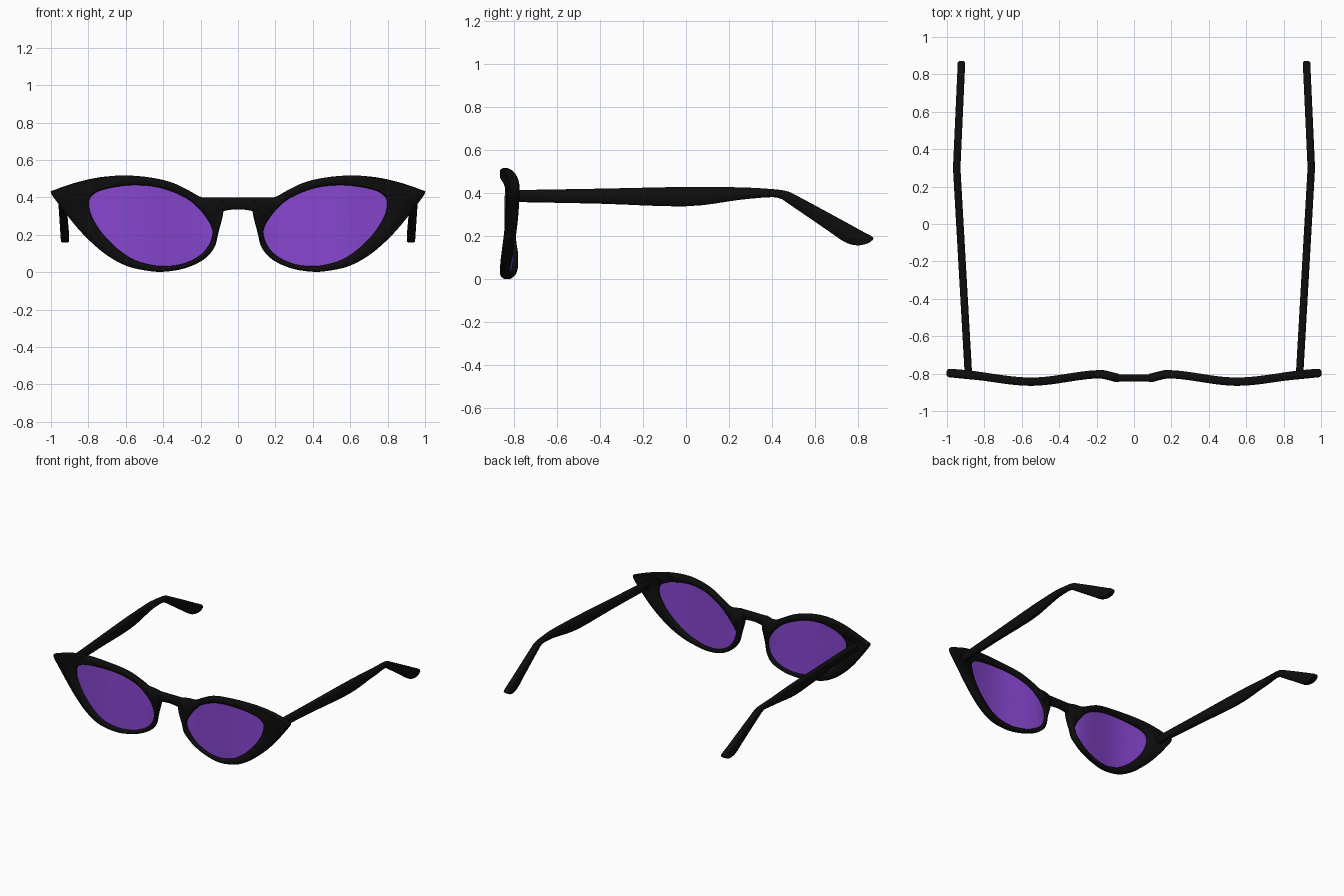
import bpy, bmesh, math
from mathutils import Vector

cube = bpy.data.objects.get("Cube")
if cube:
    bpy.data.objects.remove(cube, do_unlink=True)


def material(name, color, roughness):
    mat = bpy.data.materials.new(name)
    mat.use_nodes = True
    mat.diffuse_color = color
    bsdf = mat.node_tree.nodes["Principled BSDF"]
    bsdf.inputs["Base Color"].default_value = color
    bsdf.inputs["Roughness"].default_value = roughness
    return mat


black = material("black frame", (0.004, 0.004, 0.004, 1), 0.5)
purple = material("purple lens", (0.24, 0.06, 0.62, 1), 0.4)


def ease(keys, x):
    """Smooth value at x between sorted (position, value) keys."""
    for (a, va), (b, vb) in zip(keys, keys[1:]):
        if x <= b:
            t = max(0, (x - a) / (b - a))
            return va + (vb - va) * t * t * (3 - 2 * t)
    return keys[-1][1]


def wave(x):
    """Depth of the middle of the wavy front."""
    return ease([(0, -.823), (.09, -.823), (.17, -.803), (.55, -.843), (1, -.797)], abs(x))


def smooth_points(pts, steps, closed):
    """Catmull-Rom subdivision of tuples of any length."""
    n, out = len(pts), []
    for i in range(n if closed else n - 1):
        ids = [i - 1, i, i + 1, i + 2]
        ids = [k % n if closed else min(max(k, 0), n - 1) for k in ids]
        p, q, r, s = (Vector(pts[k]) for k in ids)
        for j in range(steps):
            t = j / steps
            out.append(q + (r - p) * (t / 2) + (2 * p - 5 * q + 4 * r - s) * (t * t / 2)
                       + (3 * q - p - 3 * r + s) * (t ** 3 / 2))
    return out if closed else out + [Vector(pts[-1])]


def loft(name, sections, mat, around=True, ring=False, caps=False, angle=60):
    """Skin a row of equal sections; ring joins the last to the first."""
    bm = bmesh.new()
    rows = [[bm.verts.new(p) for p in s] for s in sections]
    pairs = list(zip(rows, rows[1:])) + ([(rows[-1], rows[0])] if ring else [])
    m = len(rows[0])
    for a, b in pairs:
        for k in range(m if around else m - 1):
            j = (k + 1) % m
            bm.faces.new((a[k], a[j], b[j], b[k]))
    if caps:
        bm.faces.new(rows[0])
        bm.faces.new(rows[-1])
    bmesh.ops.remove_doubles(bm, verts=bm.verts, dist=1e-5)
    bmesh.ops.recalc_face_normals(bm, faces=bm.faces)
    mesh = bpy.data.meshes.new(name)
    bm.to_mesh(mesh)
    bm.free()
    mesh.materials.append(mat)
    obj = bpy.data.objects.new(name, mesh)
    bpy.context.collection.objects.link(obj)
    bpy.ops.object.select_all(action='DESELECT')
    obj.select_set(True)
    bpy.context.view_layer.objects.active = obj
    bpy.ops.object.shade_smooth_by_angle(angle=math.radians(angle))
    return obj


def chamfered(a, b, half, inset):
    """Eight (corner, depth) points of a bar from a to b in the xz plane."""
    d = (b - a).normalized() * inset
    side = [(a, .55), (a + d, 1), (b - d, 1), (b, .55)]
    return [(p, -h * half) for p, h in side] + [(p, h * half) for p, h in reversed(side)]


# Rim outline: outer x, z and the matching lens edge x, z
rim = [(.09, .395, .165, .285), (.19, .40, .20, .33), (.26, .435, .26, .385),
       (.35, .478, .35, .43), (.46, .505, .45, .458), (.60, .517, .56, .465),
       (.74, .507, .66, .455), (.87, .478, .74, .435), (.98, .44, .785, .405),
       (1.0, .425, .797, .37), (.96, .365, .79, .32), (.87, .25, .765, .265),
       (.79, .165, .72, .20), (.70, .09, .645, .125), (.60, .035, .56, .068),
       (.50, .01, .47, .04), (.40, .002, .39, .032), (.28, .022, .295, .045),
       (.18, .07, .21, .085), (.125, .135, .155, .145), (.105, .21, .135, .21),
       (.078, .325, .145, .25)]
rim = smooth_points(rim, 5, True)

# Temple side profile: top y, z and bottom y, z
arm = [(-.81, .415, -.81, .36), (-.4, .422, -.4, .352), (0, .43, 0, .34),
       (.25, .428, .25, .37), (.40, .42, .39, .382), (.47, .41, .44, .375),
       (.52, .387, .48, .35), (.70, .29, .66, .227), (.82, .224, .72, .185),
       (.86, .203, .76, .165), (.872, .188, .80, .158), (.852, .17, .83, .162)]
arm = smooth_points(arm, 4, False)
arm_x = [(-.81, .885), (.3, .948), (.87, .922)]


def arm_offset(y):
    for (a, va), (b, vb) in zip(arm_x, arm_x[1:]):
        if y <= b:
            return va + (vb - va) * (y - a) / (b - a)
    return arm_x[-1][1]


for side, s in (("left", 1), ("right", -1)):
    # Rim
    sections = []
    for p in rim:
        bar = chamfered(Vector((p[0], p[1])), Vector((p[2], p[3])), .022, .008)
        sections.append([(s * q.x, wave(q.x) + d, q.y) for q, d in bar])
    loft(side + "_rim", sections, black, ring=True)

    # Lens
    centre = Vector((.46, .25))
    sections = []
    for p in rim:
        edge = Vector((p[2], p[3])) - centre
        spoke = [centre + edge * k / 8 for k in range(9)]
        sections.append([(s * q.x, wave(q.x), q.y) for q in spoke])
    loft(side + "_lens", sections, purple, around=False, ring=True)

    # Temple
    sections = []
    for ty, tz, by, bz in arm:
        top, low = Vector((ty, tz)), Vector((by, bz))
        bar = chamfered(top, low, .02, min(.008, (top - low).length / 4))
        sections.append([(s * (arm_offset(q.x) + d), q.x, q.y) for q, d in bar])
    loft(side + "_temple", sections, black, caps=True)

# Bridge
sections = []
for i in range(-12, 13):
    x = i / 100
    bar = chamfered(Vector((x, .398)), Vector((x, .336 - 1.6 * x * x)), .019, .008)
    sections.append([(q.x, wave(q.x) + d, q.y) for q, d in bar])
loft("bridge", sections, black, caps=True)
